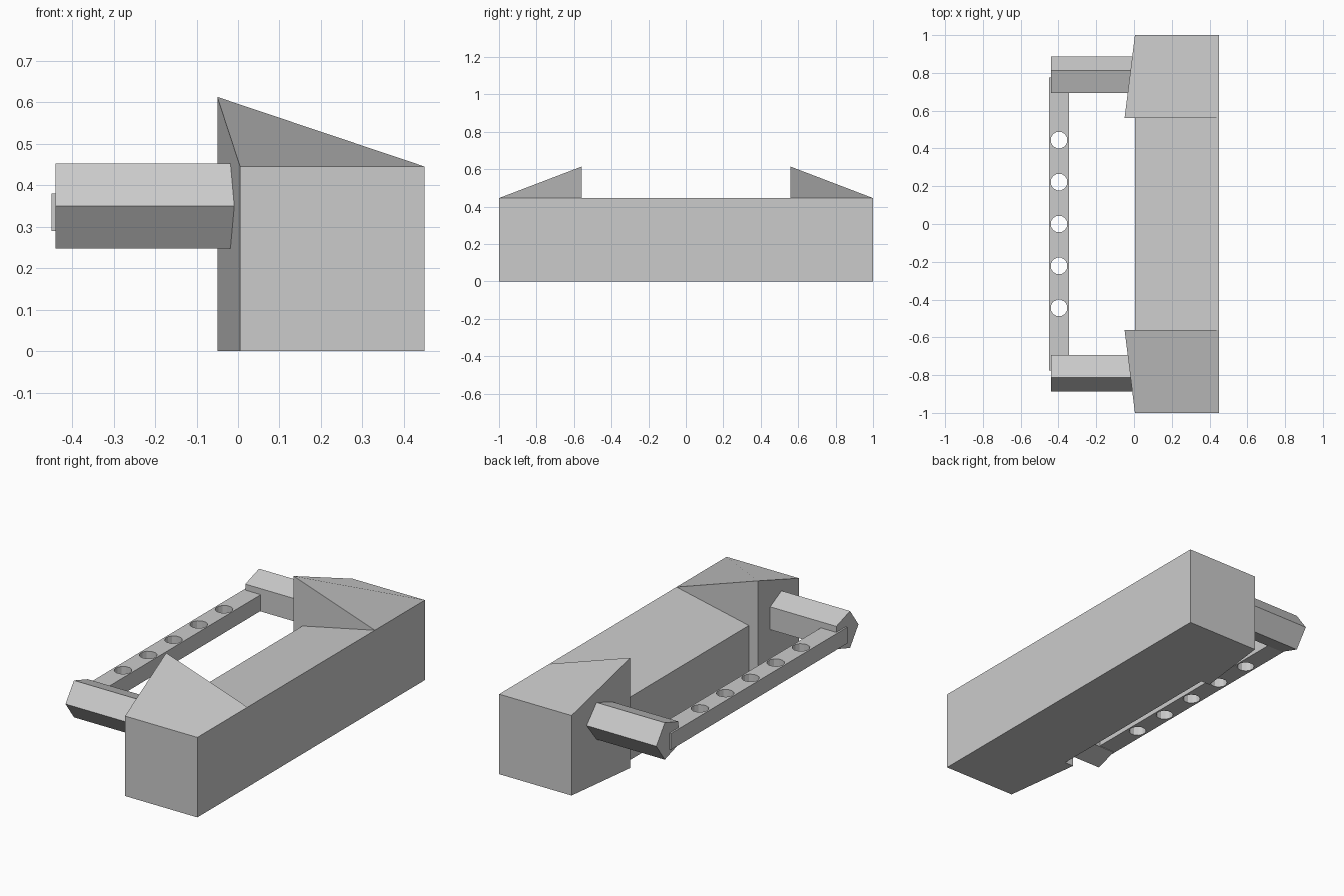
import bpy, bmesh
from math import cos, sin, tau
from mathutils import Vector

if "Cube" in bpy.data.objects:
    bpy.data.objects.remove(bpy.data.objects["Cube"])


def add_object(name, mesh):
    obj = bpy.data.objects.new(name, mesh)
    bpy.context.collection.objects.link(obj)
    return obj


def add_prisms(name, profiles, offset):
    """Extrude each closed 3D profile along offset, all in one object."""
    bm = bmesh.new()
    for points in profiles:
        face = bm.faces.new([bm.verts.new(p) for p in points])
        out = bmesh.ops.extrude_face_region(bm, geom=[face], use_keep_orig=True)
        moved = [g for g in out["geom"] if isinstance(g, bmesh.types.BMVert)]
        bmesh.ops.translate(bm, verts=moved, vec=Vector(offset))
    bmesh.ops.recalc_face_normals(bm, faces=bm.faces)
    mesh = bpy.data.meshes.new(name)
    bm.to_mesh(mesh)
    bm.free()
    return add_object(name, mesh)


def mirror_y(obj):
    mod = obj.modifiers.new("mirror", "MIRROR")
    mod.use_axis = (False, True, False)


# Main body: half of it (low sloped middle, raised corner block), mirrored
TOP, MID, PEAK = 0.445, 0.35, 0.613
v = {
    "A0": (0.005, 1, 0), "A1": (0.005, 1, TOP),
    "B0": (0.45, 1, 0), "B1": (0.45, 1, TOP),
    "P0": (-0.05, 0.56, 0), "P1": (-0.05, 0.56, PEAK),
    "M0": (0.005, 0.56, 0), "M1": (0.005, 0.56, MID),
    "C1": (0.45, 0.56, TOP),
    "N0": (0.005, 0, 0), "N1": (0.005, 0, MID),
    "D0": (0.45, 0, 0), "D1": (0.45, 0, TOP),
}
faces = ["P1 C1 B1 A1", "B0 A0 A1 B1", "A0 P0 P1 A1", "P0 M0 M1 C1 P1",
         "M0 N0 N1 M1", "M1 N1 D1 C1", "D0 B0 B1 C1 D1", "N0 M0 P0 A0 B0 D0"]
keys = list(v)
mesh = bpy.data.meshes.new("main_body")
mesh.from_pydata(list(v.values()), [],
                 [[keys.index(k) for k in f.split()] for f in faces])
mirror_y(add_object("main_body", mesh))

# Five-sided side arms, pointed edge facing outwards
R = 0.108
pentagon = [(-0.44, 0.78 + R * cos(i * tau / 5), 0.35 + R * sin(i * tau / 5))
            for i in range(5)]
mirror_y(add_prisms("side_arms", [pentagon], (0.5, 0, 0)))

# Crossbar between the arms
x0, x1, z0, z1 = -0.45, -0.345, 0.29, 0.38
bar = add_prisms("crossbar", [[(x0, -0.775, z0), (x1, -0.775, z0),
                               (x1, -0.775, z1), (x0, -0.775, z1)]], (0, 1.55, 0))

# Row of five round holes through the crossbar
N = 12
circles = [[(-0.397 + 0.045 * cos((i + 0.5) * tau / N),
             y + 0.045 * sin((i + 0.5) * tau / N), 0.2) for i in range(N)]
           for y in (-0.444, -0.222, 0, 0.222, 0.444)]
cutter = add_prisms("hole_cutter", circles, (0, 0, 0.3))
cutter.hide_render = True
cutter.hide_set(True)
cut = bar.modifiers.new("holes", "BOOLEAN")
cut.operation = "DIFFERENCE"
cut.solver = "EXACT"
cut.object = cutter
